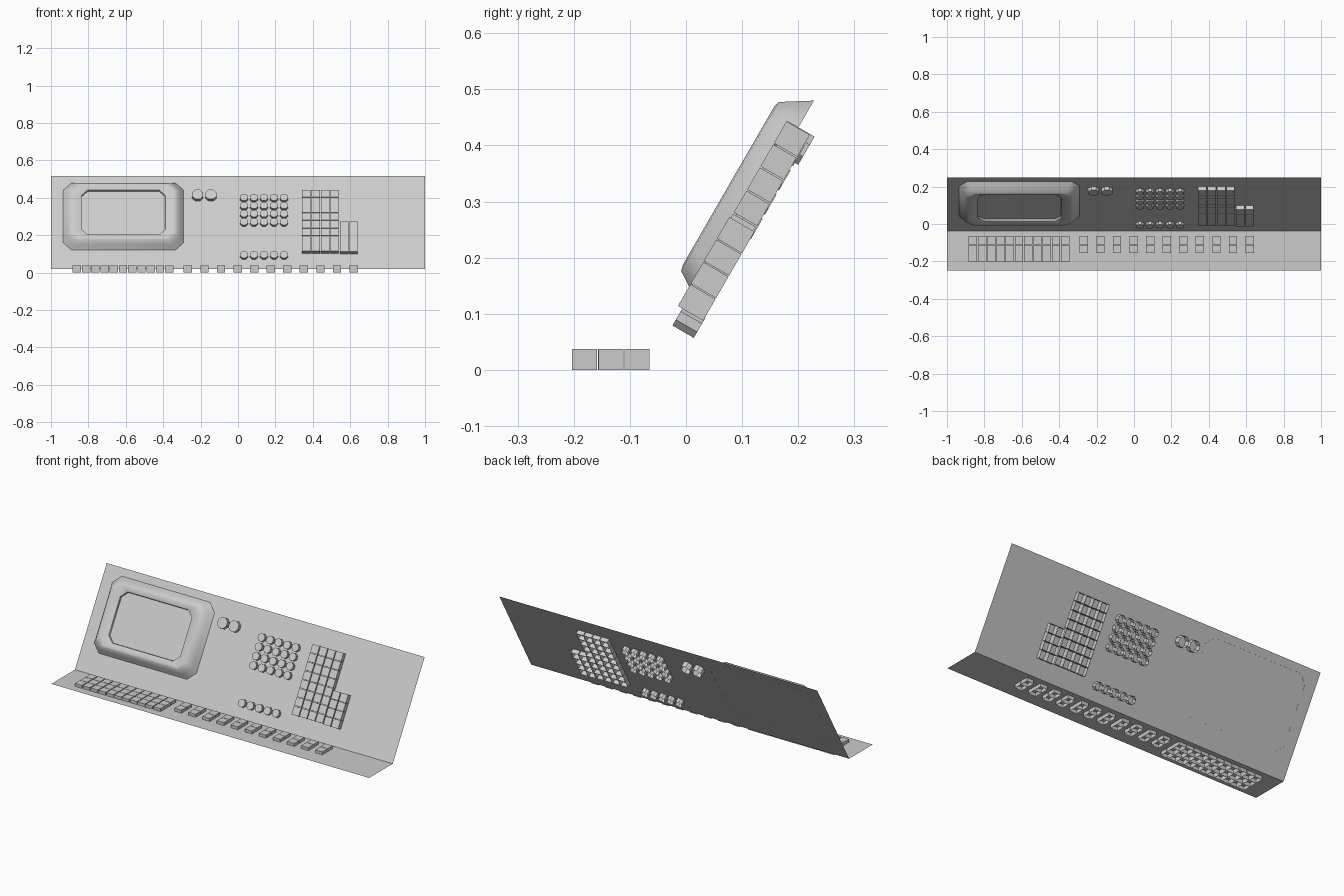
import bpy, bmesh, math
from mathutils import Matrix, Vector

if "Cube" in bpy.data.objects:
    bpy.data.objects.remove(bpy.data.objects["Cube"])

CREASE = Vector((0, -0.0375, 0.02))
TILT = math.radians(60)
DESK = Matrix.Identity(4)
# panel space: x across, y up the slope, z out of the panel
PANEL = Matrix.Translation(CREASE) @ Matrix.Rotation(TILT, 4, 'X')


def finish(name, bm, matrix, smooth=None):
    mesh = bpy.data.meshes.new(name)
    bm.to_mesh(mesh)
    bm.free()
    ob = bpy.data.objects.new(name, mesh)
    ob.matrix_world = matrix
    bpy.context.collection.objects.link(ob)
    if smooth:
        bpy.context.view_layer.objects.active = ob
        ob.select_set(True)
        bpy.ops.object.shade_smooth_by_angle(angle=math.radians(smooth))
        ob.select_set(False)
    return ob


def cap(bm, outline, low, high):
    """Prism with a closed top and an open underside."""
    a = [bm.verts.new((x, y, low)) for x, y in outline]
    b = [bm.verts.new((x, y, high)) for x, y in outline]
    n = len(outline)
    for i in range(n):
        j = (i + 1) % n
        bm.faces.new((a[i], a[j], b[j], b[i]))
    bm.faces.new(b)


def grid(name, matrix, start, pitch, count, radius, sides, low, high):
    """Rows and columns of square keys (4 sides) or round buttons."""
    bm = bmesh.new()
    for c in range(count[0]):
        for r in range(count[1]):
            cx, cy = start[0] + c * pitch[0], start[1] + r * pitch[1]
            big = radius / math.cos(math.pi / sides)
            pts = []
            for k in range(sides):
                t = 2 * math.pi * (k + 0.5) / sides
                pts.append((cx + big * math.cos(t), cy + big * math.sin(t)))
            cap(bm, pts, low, high)
    return finish(name, bm, matrix)


# desk and sloping panel: one folded sheet
bm = bmesh.new()
rows = []
for y, z in [(-0.249, 0.02), (-0.0375, 0.02), (0.249, 0.517)]:
    rows.append([bm.verts.new((x, y, z)) for x in (-1, 1)])
for p, q in zip(rows, rows[1:]):
    bm.faces.new((p[0], p[1], q[1], q[0]))
finish("console_sheet", bm, DESK)

# screen bezel: octagonal rings (half width, half height, corner cut, height)
rings = [(0.322, 0.2075, 0.045, 0.0),
         (0.305, 0.190, 0.044, 0.028),
         (0.287, 0.174, 0.042, 0.053),
         (0.270, 0.163, 0.040, 0.056),
         (0.225, 0.138, 0.034, 0.044),
         (0.223, 0.136, 0.033, 0.034)]
bm = bmesh.new()
loops = []
for w, h, c, n in rings:
    pts = [(w, h - c), (w - c, h), (c - w, h), (-w, h - c),
           (-w, c - h), (c - w, -h), (w - c, -h), (w, c - h)]
    loops.append([bm.verts.new((x - 0.6125, y + 0.3235, n)) for x, y in pts])
for a, b in zip(loops, loops[1:]):
    for i in range(8):
        j = (i + 1) % 8
        bm.faces.new((a[i], a[j], b[j], b[i]))
bm.faces.new(loops[-1])
finish("screen_bezel", bm, PANEL, 50)

# keys on the desk
grid("keyboard_keys", DESK, (-0.8615, -0.181), (0.0494, 0.0469), (11, 3),
     0.0223, 4, 0, 0.037)
grid("desk_switches", DESK, (-0.268, -0.134), (0.0886, 0.0469), (11, 2),
     0.0223, 4, 0, 0.037)

# square keys on the panel
grid("panel_keys", PANEL, (0.366, 0.119), (0.05, 0.0476), (4, 8),
     0.0225, 4, -0.024, 0.024)
grid("panel_side_keys", PANEL, (0.568, 0.115), (0.0495, 0.0462), (2, 4),
     0.0222, 4, -0.025, 0.027)

# round buttons and dials on the panel
grid("button_block", PANEL, (0.032, 0.282), (0.0535, 0.05), (5, 4),
     0.0207, 8, -0.026, 0.018)
grid("button_row", PANEL, (0.032, 0.0785), (0.0535, 0.05), (5, 1),
     0.0207, 8, -0.026, 0.018)
grid("dials", PANEL, (-0.216, 0.447), (0.0715, 0.05), (2, 1),
     0.029, 8, -0.033, 0.022)
